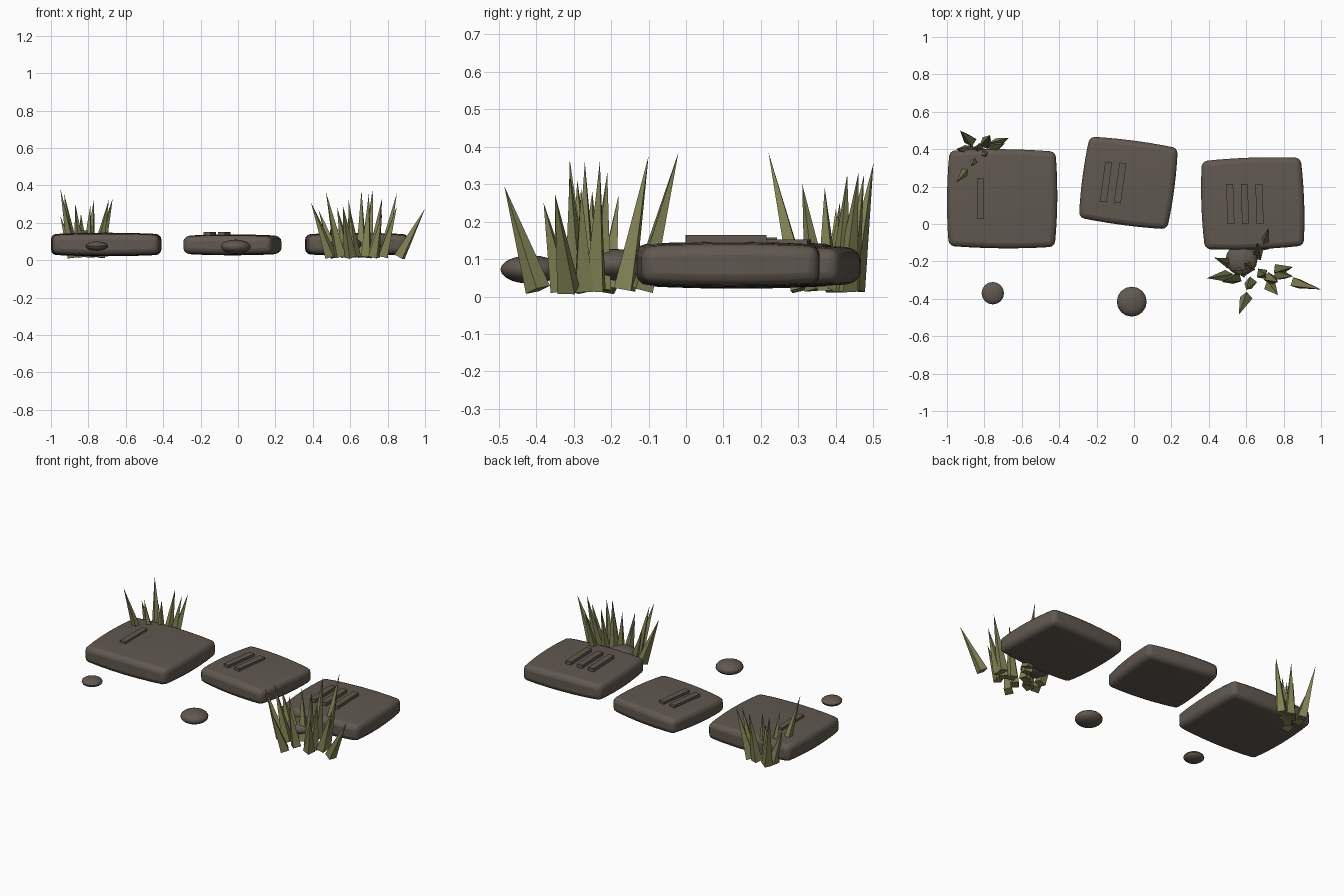
import bpy, bmesh, math, random
from mathutils import Matrix, Vector

random.seed(4)
cube = bpy.data.objects.get("Cube")
if cube:
    bpy.data.objects.remove(cube, do_unlink=True)


def material(name, rgb):
    mat = bpy.data.materials.new(name)
    mat.use_nodes = True
    mat.diffuse_color = (*rgb, 1)
    shader = mat.node_tree.nodes["Principled BSDF"]
    shader.inputs["Base Color"].default_value = (*rgb, 1)
    shader.inputs["Roughness"].default_value = 0.9
    return mat


stone = material("brown_grey_stone", (0.12, 0.098, 0.08))
grass = material("olive_grass", (0.22, 0.225, 0.09))


def finish(name, bm, mat, smooth=False):
    """Turn a bmesh into a named object with one material."""
    bmesh.ops.recalc_face_normals(bm, faces=bm.faces[:])
    mesh = bpy.data.meshes.new(name)
    bm.to_mesh(mesh)
    bm.free()
    mesh.materials.append(mat)
    obj = bpy.data.objects.new(name, mesh)
    bpy.context.collection.objects.link(obj)
    if smooth:
        bpy.ops.object.select_all(action='DESELECT')
        bpy.context.view_layer.objects.active = obj
        obj.select_set(True)
        bpy.ops.object.shade_smooth_by_angle(angle=math.radians(40))
    return obj


def slab(name, center, size, turn):
    """Pillowed paving slab with rounded edges."""
    bm = bmesh.new()
    bmesh.ops.create_cube(bm, size=2)
    flat = [e for e in bm.edges if abs(e.verts[0].co.z - e.verts[1].co.z) < 0.1]
    bmesh.ops.subdivide_edges(bm, edges=flat, cuts=5, use_grid_fill=True)
    for v in bm.verts:
        u, w, h = v.co
        v.co.x = u * size[0] / 2 * (1 - 0.04 * w * w)
        v.co.y = w * size[1] / 2 * (1 - 0.04 * u * u)
        v.co.z = h * size[2] / 2 * (1 - 0.12 * u * u) * (1 - 0.12 * w * w)
    obj = finish(name, bm, stone, smooth=True)
    bevel = obj.modifiers.new("rounded_edges", 'BEVEL')
    bevel.width = 0.028
    bevel.segments = 3
    bevel.limit_method = 'ANGLE'
    bevel.angle_limit = math.radians(50)
    obj.location = center
    obj.rotation_euler.z = math.radians(turn)


def bar(name, center, turn):
    """Thin raised tally bar."""
    bm = bmesh.new()
    bmesh.ops.create_cube(bm, size=1)
    bmesh.ops.scale(bm, vec=(0.037, 0.215, 0.022), verts=bm.verts)
    obj = finish(name, bm, stone)
    obj.location = center
    obj.rotation_euler.z = math.radians(turn)


def pebble(name, center, radius, height):
    bm = bmesh.new()
    bmesh.ops.create_uvsphere(bm, u_segments=16, v_segments=10, radius=1)
    bmesh.ops.scale(bm, vec=(radius, radius, height), verts=bm.verts)
    obj = finish(name, bm, stone, smooth=True)
    obj.location = center


def tuft(name, center, spread, tips):
    """Clump of four-sided spikes leaning outward to the given tips."""
    bm = bmesh.new()
    middle = Vector(center)
    for tip in map(Vector, tips):
        base = middle.lerp(tip, spread)
        base.z = 0.018
        axis = tip - base
        place = (Matrix.Translation((base + tip) / 2)
                 @ axis.to_track_quat('Z', 'Y').to_matrix().to_4x4()
                 @ Matrix.Rotation(random.uniform(0, math.pi), 4, 'Z'))
        bmesh.ops.create_cone(bm, cap_ends=True, segments=4, radius1=0.034,
                              radius2=0, depth=axis.length, matrix=place)
    finish(name, bm, grass)


# Stepping slabs
slab("right_slab", (-0.705, 0.135, 0.084), (0.59, 0.53, 0.126), -0.5)
slab("middle_slab", (-0.03, 0.22, 0.082), (0.495, 0.455, 0.112), -7.5)
slab("left_slab", (0.635, 0.11, 0.085), (0.55, 0.49, 0.122), 2)

# Tally bars counting one, two and three
bar("right_slab_bar", (-0.82, 0.135, 0.147), 0)
for i in range(2):
    bar(f"middle_slab_bar_{i + 1}", (-0.15 + 0.076 * i, 0.225 - 0.005 * i, 0.141), -8)
for i in range(3):
    bar(f"left_slab_bar_{i + 1}", (0.515 + 0.078 * i, 0.107, 0.153), 2)

# Loose pebbles
pebble("right_pebble", (-0.755, -0.37, 0.075), 0.06, 0.025)
pebble("middle_pebble", (-0.012, -0.415, 0.072), 0.08, 0.038)
pebble("left_pebble", (0.575, -0.19, 0.085), 0.085, 0.042)

# Grass tufts
tuft("left_grass", (0.66, -0.26, 0), 0.6, [
    (1.0, -0.35, 0.275), (0.56, -0.485, 0.295), (0.72, -0.02, 0.385),
    (0.85, -0.23, 0.36), (0.39, -0.29, 0.31), (0.43, -0.18, 0.27),
    (0.77, -0.38, 0.25), (0.85, -0.28, 0.29), (0.47, -0.31, 0.365),
    (0.6, -0.35, 0.27), (0.59, -0.21, 0.33), (0.7, -0.27, 0.36),
    (0.66, -0.1, 0.375), (0.53, -0.25, 0.28), (0.77, -0.31, 0.33)])
tuft("right_grass", (-0.82, 0.39, 0), 0.5, [
    (-0.95, 0.22, 0.385), (-0.93, 0.5, 0.355), (-0.67, 0.46, 0.33),
    (-0.77, 0.475, 0.325), (-0.84, 0.41, 0.25), (-0.69, 0.43, 0.325),
    (-0.87, 0.31, 0.3), (-0.95, 0.4, 0.235), (-0.79, 0.37, 0.29)])
